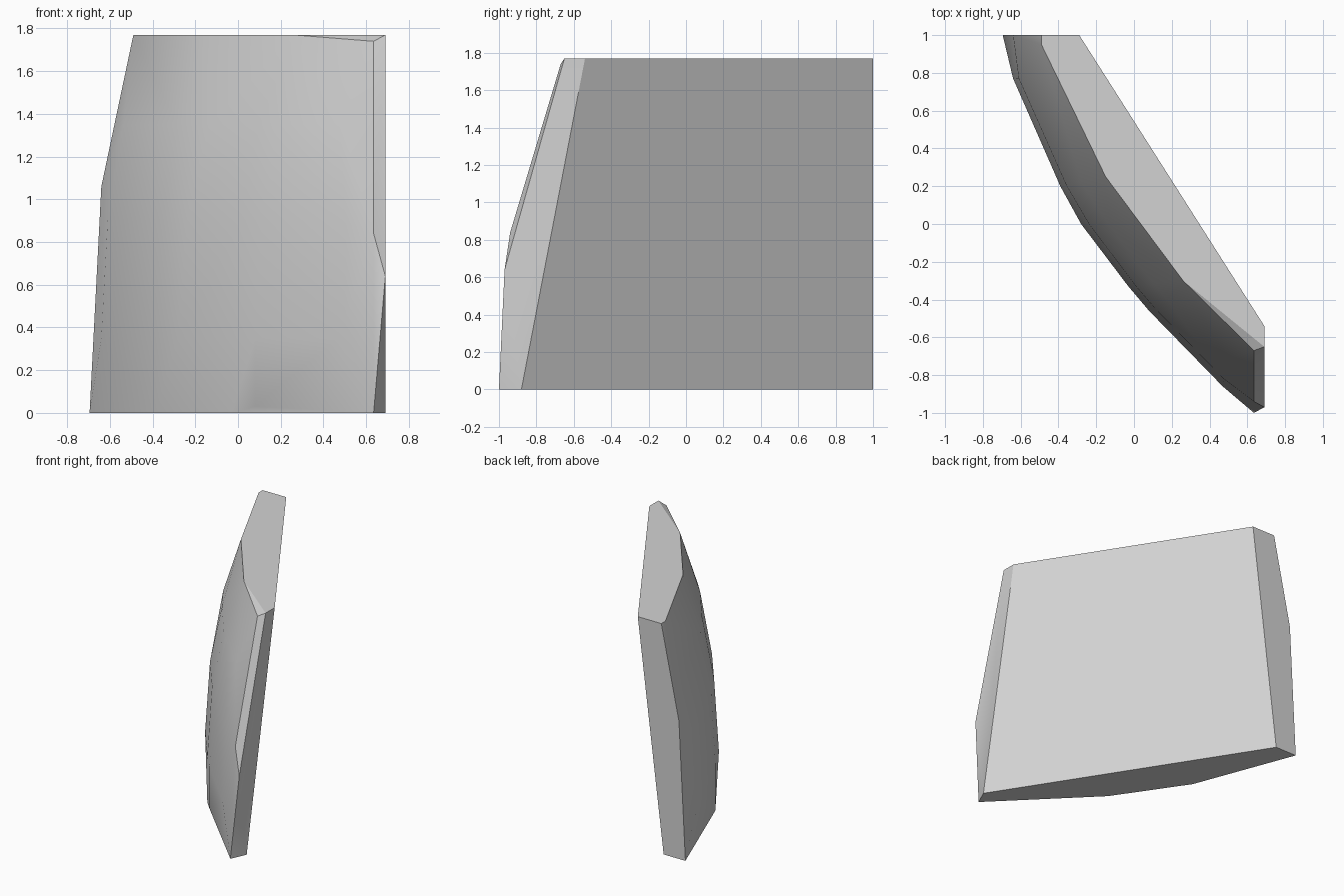
import bpy
import bmesh
import math
from mathutils import Vector

cube = bpy.data.objects.get("Cube")
if cube:
    bpy.data.objects.remove(cube, do_unlink=True)

HEIGHT = 1.77

# Plain grey material
grey = bpy.data.materials.new("plain_grey")
grey.use_nodes = True
colour = (0.65, 0.65, 0.65, 1.0)
grey.diffuse_color = colour
shader = next(n for n in grey.node_tree.nodes if n.type == "BSDF_PRINCIPLED")
shader.inputs["Base Color"].default_value = colour


def column(low, high, rows):
    """Points up the bowed outer face: each row is (height, lean toward the top)."""
    low, high = Vector(low), Vector(high)
    return [(*low.lerp(high, lean), z) for z, lean in rows]


full_rows = [(0, 0), (0.35, 0), (0.9, 0.13), (1.35, 0.45), (HEIGHT, 1)]
middle_rows = [(0.35, 0), (0.9, 0.13), (1.35, 0.45)]

# Bowed outer face, main columns
points = column((-0.39, 0.2), (-0.15, 0.25), full_rows)
points += column((-0.03, -0.33), (0.26, -0.3), full_rows)

# Bowed outer face, slight bulges between the main columns
for low, high in [((-0.64, 0.77), (-0.41, 0.78)),
                  ((-0.28, 0), (0.04, 0)),
                  ((0.08, -0.46), (0.32, -0.36)),
                  ((0.47, -0.86), (0.5, -0.54))]:
    points += column(low, high, middle_rows)
points.append((0.08, -0.46, 0.03))

# Flat far end
points += [(-0.695, 1, 0), (-0.64, 1, 1.06), (-0.49, 1, HEIGHT),
           (-0.49, 0.95, HEIGHT), (-0.29, 1, HEIGHT), (-0.51, 1, 0)]

# Near end with chipped corner
points += [(0.635, -1, 0), (0.635, -0.94, 0.84), (0.635, -0.67, 1.74),
           (0.69, -0.97, 0.64), (0.69, -0.65, HEIGHT),
           (0.69, -0.88, 0), (0.69, -0.54, HEIGHT)]

# Wrap the points into one solid slab
bm = bmesh.new()
for p in points:
    bm.verts.new(p)
bmesh.ops.convex_hull(bm, input=bm.verts[:])
bmesh.ops.delete(bm, geom=[v for v in bm.verts if not v.link_faces], context="VERTS")
bmesh.ops.dissolve_limit(bm, angle_limit=math.radians(0.8),
                         verts=bm.verts[:], edges=bm.edges[:])
bmesh.ops.recalc_face_normals(bm, faces=bm.faces[:])

mesh = bpy.data.meshes.new("curved_slab")
bm.to_mesh(mesh)
bm.free()
mesh.materials.append(grey)
slab = bpy.data.objects.new("curved_slab", mesh)
bpy.context.collection.objects.link(slab)

# Smooth the bowed face, keep the rim crisp
bpy.ops.object.select_all(action="DESELECT")
slab.select_set(True)
bpy.context.view_layer.objects.active = slab
bpy.ops.object.shade_smooth_by_angle(angle=math.radians(25))
